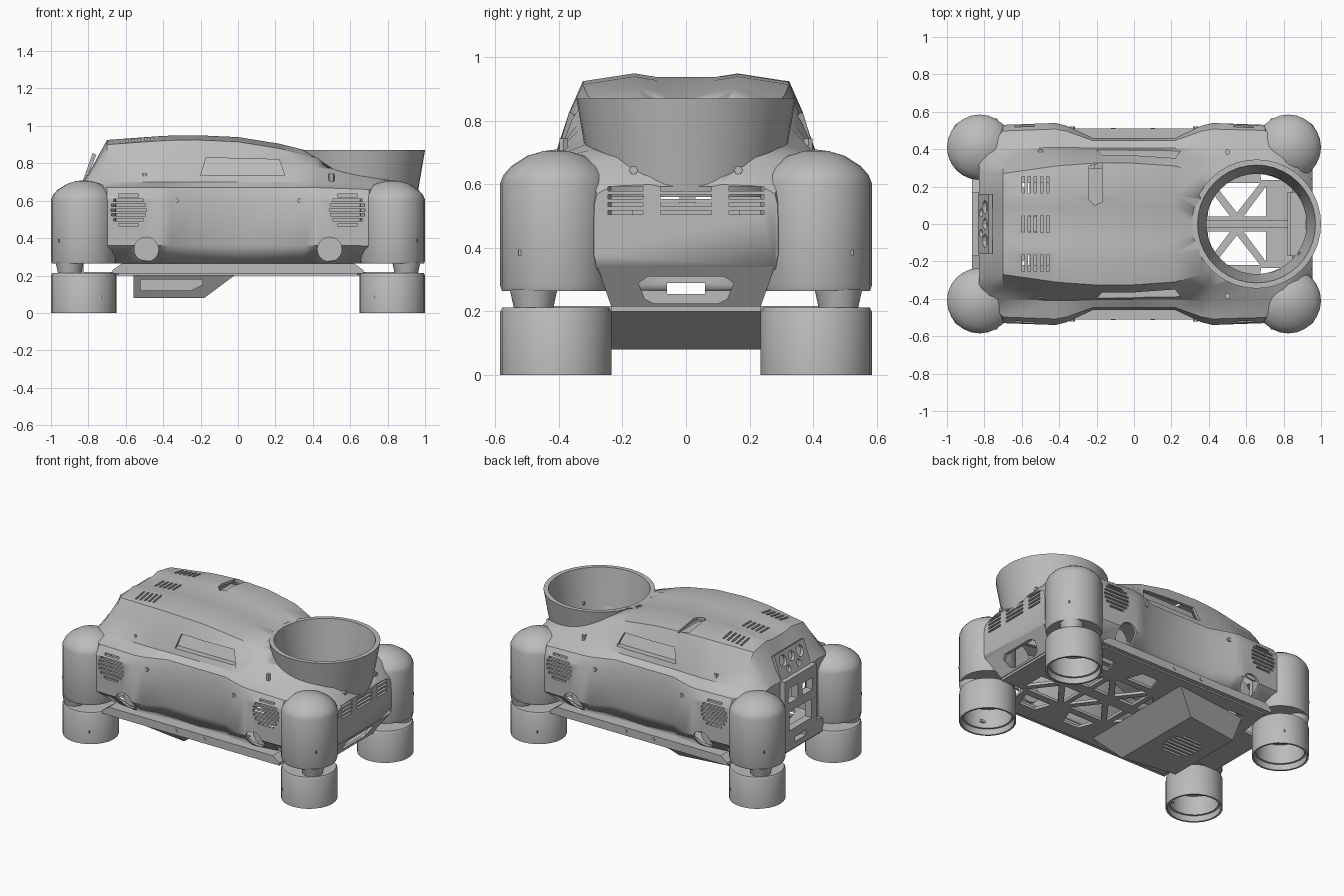
import bpy, bmesh, math

if "Cube" in bpy.data.objects:
    bpy.data.objects.remove(bpy.data.objects["Cube"])

grey = bpy.data.materials.new("body_grey")
grey.use_nodes = True
COLOUR = (0.5, 0.5, 0.5, 1)
grey.diffuse_color = COLOUR
grey.node_tree.nodes["Principled BSDF"].inputs["Base Color"].default_value = COLOUR
SIDES = (-1, 1)


def activate(ob):
    bpy.ops.object.select_all(action='DESELECT')
    ob.select_set(True)
    bpy.context.view_layer.objects.active = ob


def finish(bm, name, smooth=True):
    bmesh.ops.recalc_face_normals(bm, faces=bm.faces)
    mesh = bpy.data.meshes.new(name)
    bm.to_mesh(mesh)
    bm.free()
    mesh.materials.append(grey)
    ob = bpy.data.objects.new(name, mesh)
    bpy.context.collection.objects.link(ob)
    if smooth:
        activate(ob)
        bpy.ops.object.shade_smooth_by_angle(angle=math.radians(32))
    return ob


def prism(bm, pts, axis, lo, hi):
    """Extrude a 2D outline along one axis (0=x, 1=y, 2=z)."""
    def put(p, d):
        v = list(p)
        v.insert(axis, d)
        return bm.verts.new(v)
    a = [put(p, lo) for p in pts]
    b = [put(p, hi) for p in pts]
    bm.faces.new(a)
    bm.faces.new(b[::-1])
    for i in range(len(a)):
        j = (i + 1) % len(a)
        bm.faces.new((a[i], b[i], b[j], a[j]))


def box(bm, x, y, z):
    prism(bm, [(x[0], y[0]), (x[1], y[0]), (x[1], y[1]), (x[0], y[1])], 2, *z)


def circle(cx, cy, r, n=20):
    return [(cx + r * math.cos(2 * math.pi * i / n), cy + r * math.sin(2 * math.pi * i / n)) for i in range(n)]


def revolve(name, profile, x, y, n=24, closed=False):
    bm = bmesh.new()
    vs = [bm.verts.new((r, 0, z)) for r, z in profile]
    es = [bm.edges.new(p) for p in zip(vs, vs[1:])]
    if closed:
        es.append(bm.edges.new((vs[-1], vs[0])))
    bmesh.ops.spin(bm, geom=vs + es, cent=(0, 0, 0), axis=(0, 0, 1), angle=2 * math.pi, steps=n)
    bmesh.ops.remove_doubles(bm, verts=bm.verts, dist=0.0005)
    bmesh.ops.translate(bm, verts=bm.verts, vec=(x, y, 0))
    return finish(bm, name)


def cut(target, cutter):
    activate(target)
    m = target.modifiers.new("cut", 'BOOLEAN')
    m.operation = 'DIFFERENCE'
    m.solver = 'EXACT'
    m.object = cutter
    bpy.ops.object.modifier_apply(modifier=m.name)


def drop(ob):
    bpy.data.objects.remove(ob)


# Hull shell: x, top z, top half width, shoulder y, shoulder z, side y, bottom y, bottom z
stations = [
    (-.83, .70, .28, .35, .68, .37, .30, .265), (-.78, .78, .28, .385, .69, .42, .33, .265),
    (-.70, .925, .27, .40, .70, .53, .42, .265), (-.42, .945, .31, .41, .70, .54, .46, .265),
    (-.36, .948, .315, .41, .70, .525, .45, .265), (-.22, .95, .325, .405, .70, .46, .43, .265),
    (0, .94, .325, .405, .70, .46, .43, .265), (.22, .905, .31, .405, .70, .46, .43, .265),
    (.36, .87, .27, .41, .70, .525, .45, .265), (.42, .85, .25, .41, .70, .54, .46, .265),
    (.70, .76, .22, .41, .69, .53, .42, .265), (.80, .725, .22, .38, .69, .42, .33, .265),
    (.88, .69, .22, .32, .66, .32, .29, .29), (.955, .60, .22, .28, .57, .29, .28, .34)]
bm = bmesh.new()
rows = []
for x, zt, yt, ysh, zs, ys, yb, zb in stations:
    zo = zs - .09
    half = [(yt * .28, zt - .012), (yt * .5, zt), (yt, zt - .025 * min(1, (zt - zs) * 6)),
            ((yt + ysh) / 2 + .004, (zt + zs) / 2), (ysh, zs), (ysh + (ys - ysh) * .75, zs - .03),
            (ys, zo), (ys, zb + (zo - zb) * .28), (yb, zb)]
    ring = [(-y, z) for y, z in half[::-1]] + [(0, zt - .012)] + half
    rows.append([bm.verts.new((x, y, z)) for y, z in ring])
for a, b in zip(rows, rows[1:]):
    for i in range(len(a) - 1):
        bm.faces.new((a[i], a[i + 1], b[i + 1], b[i]))
bm.faces.new(rows[0])
bm.faces.new(rows[-1])
hull = finish(bm, "hull")
activate(hull)
solid = hull.modifiers.new("shell", 'SOLIDIFY')
solid.thickness = .018
bpy.ops.object.modifier_apply(modifier=solid.name)

# Rear equipment panel with a wider foot
bm = bmesh.new()
outline = [(.235, .215), (.26, .30), (.17, .32), (.17, .70)]
prism(bm, outline + [(-y, z) for y, z in outline[::-1]], 0, -.865, -.825)
rear_panel = finish(bm, "rear_panel")

# Steep lower nose panel
bm = bmesh.new()
prism(bm, [(.955, .345), (.865, .215), (.845, .215), (.935, .345)], 1, -.28, .28)
for v in bm.verts:
    if v.co.z < .3:
        v.co.y *= .84
nose_panel = finish(bm, "nose_panel")

# Openings in the hull and its end panels
bm = bmesh.new()
for s in SIDES:
    y0, y1 = sorted((s * .30, s * .62))
    prism(bm, [(-.20, .735), (.25, .735), (.22, .82), (-.17, .83)], 1, y0, y1)
    y0, y1 = sorted((s * .44, s * .62))
    for e in SIDES:
        prism(bm, circle(e * .49, .34, .065), 1, y0, y1)
        for k in range(-3, 4):
            w = math.sqrt(.095 ** 2 - (k * .026) ** 2)
            box(bm, (e * .585 - w, e * .585 + w), (y0, y1), (.543 + k * .026, .557 + k * .026))
for y, w in ((-.19, .055), (0, .08), (.19, .055)):     # nose louvres
    for k in range(4):
        box(bm, (.86, 1.1), (y - w, y + w), (.505 + k * .025, .518 + k * .025))
for y in (-.21, 0, .21):                               # roof vents
    for k in range(5):
        x = -.60 + k * .033
        box(bm, (x, x + .014), (y - .045, y + .045), (.88, 1.0))
prism(bm, [(-.24, .13), (-.21, .10), (-.17, .12), (-.17, .33), (-.24, .31)], 2, .87, 1.0)
prism(bm, [(-.15, .29), (-.12, .31), (.12, .31), (.15, .29), (.13, .24), (.10, .225), (-.10, .225), (-.13, .24)],
      0, .80, 1.1)
for y, z in (((-.06, .06), (.255, .29)), ((-.12, .12), (.35, .48)), ((-.13, -.02), (.54, .62)), ((.03, .13), (.54, .64))):
    box(bm, (-1, -.72), y, z)
openings = finish(bm, "openings", False)
for part in (hull, rear_panel, nose_panel):
    cut(part, openings)
drop(openings)

# Open round cup at the nose
well = revolve("well", [(0, .56), (.28, .56), (.33, .87), (.345, 1.1), (0, 1.1)], .655, 0, 40)
cut(hull, well)
drop(well)
revolve("nose_cup", [(.292, .56), (.345, .87), (.315, .87), (.268, .56)], .655, 0, 40, True)

# Window panes with sills, louvre backs, sensor recesses and scoop floor
for s in SIDES:
    bm = bmesh.new()
    prism(bm, [(s * .345, .72), (s * .39, .722), (s * .386, .734), (s * .35, .734), (s * .30, .84), (s * .288, .84)],
          0, -.21, .255)
    finish(bm, "window_pane")
    for e in SIDES:
        bm = bmesh.new()
        prism(bm, circle(e * .49, .34, .075), 1, *sorted((s * .41, s * .43)))
        finish(bm, "sensor_recess")
        bm = bmesh.new()
        prism(bm, circle(e * .585, .55, .105), 1, *sorted((s * .42, s * .43)))
        finish(bm, "louvre_back")
bm = bmesh.new()
box(bm, (-.26, -.15), (.08, .30), (.885, .895))
finish(bm, "scoop_floor")

# Sloped rear instrument plate
bm = bmesh.new()
prism(bm, [(-.832, .70), (-.817, .70), (-.757, .845), (-.777, .855)], 1, -.16, .16)
plate = finish(bm, "instrument_plate")
bm = bmesh.new()
for y, z, r in ((-.09, .80, .035), (.0, .80, .03), (.09, .80, .035), (-.05, .74, .022), (.06, .74, .022)):
    prism(bm, circle(y, z, r, 12), 0, -.9, -.6)
holes = finish(bm, "holes", False)
cut(plate, holes)
drop(holes)

# Floor plate with truss openings
bm = bmesh.new()
half = [(-.85, .235), (-.68, .235), (-.64, .48), (.64, .48), (.68, .235), (.86, .235)]
prism(bm, half + [(x, -y) for x, y in half[::-1]], 2, .20, .218)
floor = finish(bm, "floor_plate")
bm = bmesh.new()
for s in SIDES:
    for k in range(4):
        x = -.64 + k * .345
        for tri in (((x, .04), (x + .12, .04), (x, .20)), ((x + .03, .22), (x + .155, .06), (x + .28, .22)),
                    ((x + .19, .04), (x + .31, .04), (x + .31, .20))):
            prism(bm, [(px, s * py) for px, py in tri], 2, .1, .3)
        prism(bm, [(x + .04, s * .27), (x + .24, s * .27), (x + .2, s * .38), (x + .08, s * .38)], 2, .1, .3)
holes = finish(bm, "holes", False)
cut(floor, holes)
drop(holes)

# Bracket inside the cup
bm = bmesh.new()
box(bm, (.82, .92), (-.17, .17), (.47, .485))
box(bm, (.82, .84), (-.17, .17), (.485, .53))
box(bm, (.36, .84), (-.02, .02), (.45, .47))
finish(bm, "cup_bracket")

# Side rails
for s in SIDES:
    bm = bmesh.new()
    prism(bm, [(-.67, .21), (.67, .21), (.67, .23), (.62, .265), (-.62, .265), (-.67, .23)],
          1, *sorted((s * .425, s * .51)))
    for x in (-.11, .10):
        prism(bm, circle(x, .24, .012, 8), 1, *sorted((s * .50, s * .514)))
    finish(bm, "side_rail")

# Belly pod with a side recess and bottom louvres
bm = bmesh.new()
prism(bm, [(-.56, .20), (-.56, .08), (-.18, .08), (-.02, .20)], 1, -.42, .42)
for v in bm.verts:
    if v.co.z < .1:
        v.co.y *= .78 if v.co.x > -.3 else .65
    elif v.co.x < -.3:
        v.co.y *= .85
belly = finish(bm, "belly_pod")
bm = bmesh.new()
prism(bm, [(-.52, .12), (-.25, .12), (-.19, .15), (-.19, .18), (-.52, .18)], 1, -.6, -.25)
for k in range(-3, 4):
    w = math.sqrt(.12 ** 2 - (k * .032) ** 2)
    box(bm, (-.37 - w, -.37 + w), (.01 + k * .032, .026 + k * .032), (0, .10))
recess = finish(bm, "recess", False)
cut(belly, recess)
drop(recess)

# Corner pods, necks and wheels
for sx in SIDES:
    for sy in SIDES:
        x, y = sx * .825, sy * .41
        revolve("corner_pod", [(0, .265), (.17, .265), (.175, .28), (.175, .605), (.165, .63), (.14, .658),
                               (.09, .69), (.04, .705), (0, .71)], x, y)
        revolve("neck", [(0, .20), (.06, .20), (.075, .27), (0, .27)], sx * .90, sy * .48, 16)
        revolve("wheel", [(0, .17), (.15, .17), (.15, .04), (.163, .04), (.163, 0), (.175, 0), (.175, .20),
                          (.168, .213), (0, .213)], x, y)
        # Small latch tabs
        bm = bmesh.new()
        for cx, z in ((.94, .385), (.75, .085)):
            w = .02
            d = math.sqrt(.175 ** 2 - (abs(cx - .825) + w) ** 2) + .006
            box(bm, (sx * cx - w, sx * cx + w), sorted((y + sy * (d - .03), y + sy * d)), (z - .009, z + .009))
        finish(bm, "latch_tab")

# Bolts on the sides, shoulders and nose
bm = bmesh.new()
for s in SIDES:
    for e in SIDES:
        prism(bm, circle(e * .33, .60, .014, 6), 1, *sorted((s * .47, s * .52)))
        prism(bm, circle(e * .50, s * .385, .015, 6), 2, .70, .745)
    prism(bm, circle(s * .165, .645, .014, 6), 0, .88, .93)
finish(bm, "bolts")
